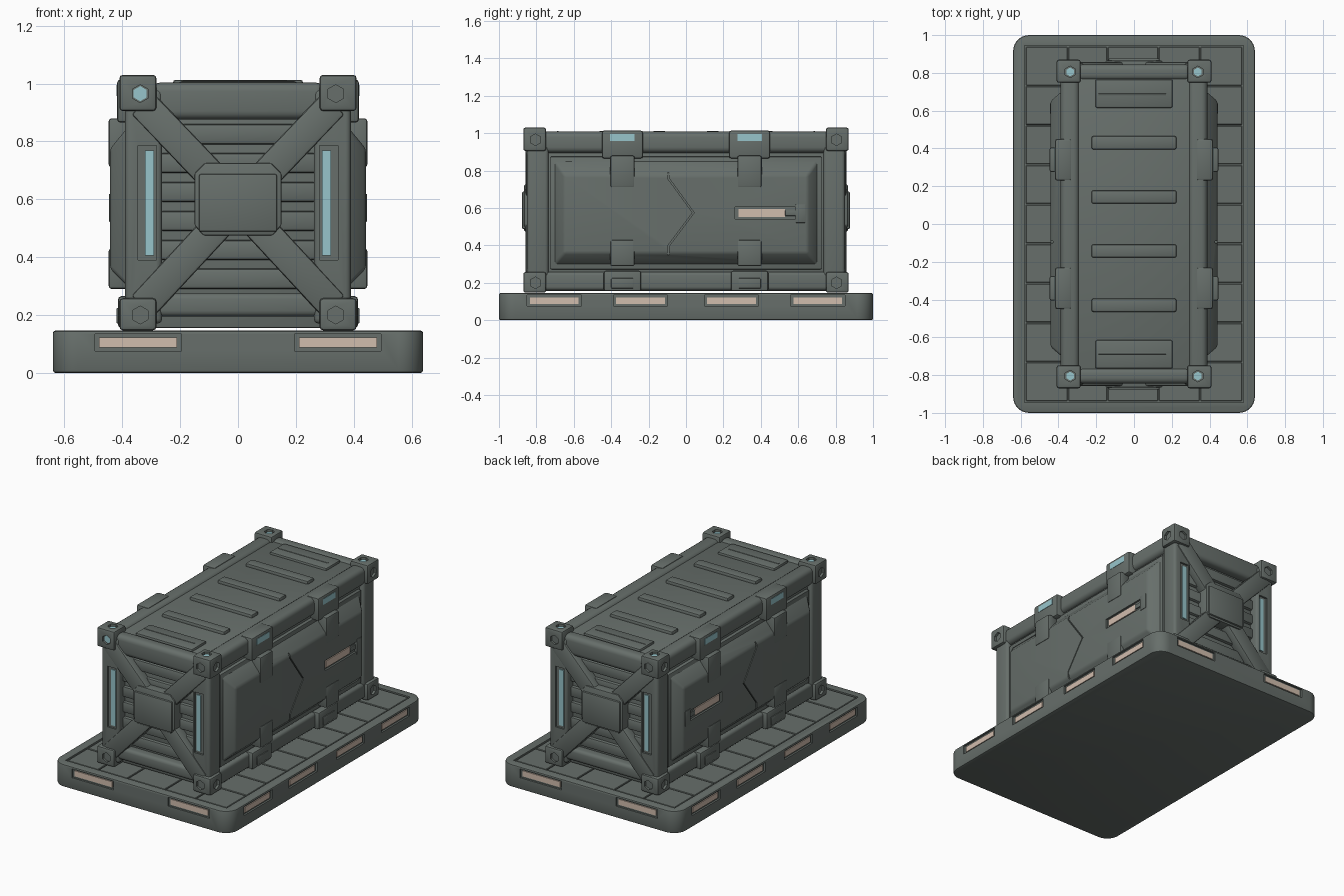
import bpy, bmesh, math
from mathutils import Vector, Matrix

if "Cube" in bpy.data.objects:
    bpy.data.objects.remove(bpy.data.objects["Cube"])


def material(name, rgb):
    m = bpy.data.materials.new(name)
    m.diffuse_color = (*rgb, 1)
    m.use_nodes = True
    m.node_tree.nodes["Principled BSDF"].inputs["Base Color"].default_value = m.diffuse_color
    return m


GREY = material("grey_green_metal", (0.135, 0.158, 0.146))
TEAL = material("teal_light", (0.31, 0.56, 0.60))
PEACH = material("peach_light", (0.64, 0.51, 0.42))
S = (-1, 1)


def finish(name, bm, mat):
    bmesh.ops.recalc_face_normals(bm, faces=bm.faces)
    me = bpy.data.meshes.new(name)
    bm.to_mesh(me)
    bm.free()
    me.materials.append(mat)
    ob = bpy.data.objects.new(name, me)
    bpy.context.collection.objects.link(ob)
    return ob


def box(name, x, y, z, mat=GREY, bevel=0.006, segs=2):
    """Box from (min, max) ranges in any order, with rounded edges."""
    bm = bmesh.new()
    bmesh.ops.create_cube(bm, size=1)
    for v in bm.verts:
        v.co = [(r[0] + r[1]) / 2 + c * abs(r[1] - r[0]) for r, c in zip((x, y, z), v.co)]
    if bevel:
        bmesh.ops.bevel(bm, geom=bm.edges[:], offset=bevel, segments=segs, profile=0.5, affect='EDGES')
    return finish(name, bm, mat)


def loft(name, a, b, mat=GREY, bevel=0):
    """Solid between two matching rings of points."""
    bm = bmesh.new()
    va, vb = [bm.verts.new(p) for p in a], [bm.verts.new(p) for p in b]
    n = len(a)
    bm.faces.new(va)
    bm.faces.new(vb)
    for i in range(n):
        bm.faces.new((va[i], va[(i + 1) % n], vb[(i + 1) % n], vb[i]))
    if bevel:
        bmesh.ops.bevel(bm, geom=bm.edges[:], offset=bevel, segments=2, profile=0.5, affect='EDGES')
    return finish(name, bm, mat)


def hexagon(name, centre, normal, r, depth, mat=GREY):
    bm = bmesh.new()
    q = Vector(normal).to_track_quat('Z', 'Y').to_matrix().to_4x4()
    bmesh.ops.create_cone(bm, cap_ends=True, segments=6, radius1=r, radius2=r, depth=depth,
                          matrix=Matrix.Translation(centre) @ q)
    return finish(name, bm, mat)


def cut(ob, cutter):
    cutter.hide_render = True
    mod = ob.modifiers.new("cut", 'BOOLEAN')
    mod.operation, mod.solver, mod.object = 'DIFFERENCE', 'EXACT', cutter
    bpy.context.view_layer.objects.active = ob
    bpy.ops.object.modifier_apply(modifier=mod.name)
    bpy.data.objects.remove(cutter)


# Base slab with rounded corners
bm = bmesh.new()
bmesh.ops.create_cube(bm, size=1)
for v in bm.verts:
    v.co = (v.co.x * 1.28, v.co.y * 2.0, (v.co.z + 0.5) * 0.146)
upright = [e for e in bm.edges if abs(e.verts[0].co.z - e.verts[1].co.z) > 0.1]
bmesh.ops.bevel(bm, geom=upright, offset=0.085, segments=8, profile=0.5, affect='EDGES')
rims = [e for e in bm.edges if abs(e.verts[0].co.z - e.verts[1].co.z) < 0.001]
bmesh.ops.bevel(bm, geom=rims, offset=0.009, segments=2, profile=0.5, affect='EDGES')
base = finish("base_platform", bm, GREY)
cut(base, box("c", (-0.58, 0.58), (-0.945, 0.945), (0.136, 0.2), bevel=0))

# Floor tiles
xs = [-0.575, -0.35, -0.14, 0.13, 0.35, 0.575]
ys = [-0.94 + 1.88 * i / 9 for i in range(10)]
for x0, x1 in zip(xs, xs[1:]):
    for y0, y1 in zip(ys, ys[1:]):
        box("floor_tile", (x0 + 0.003, x1 - 0.003), (y0 + 0.003, y1 - 0.003), (0.13, 0.143), bevel=0.003, segs=1)

# Base lights in shallow recesses, all four sides
for s in S:
    for t in S:
        cut(base, box("c", (t * 0.195, t * 0.495), (s * 0.988, s * 1.1), (0.076, 0.134), bevel=0))
        box("base_end_light", (t * 0.21, t * 0.48), (s * 0.985, s * 0.994), (0.087, 0.123), PEACH, 0)
    for yc in (-0.705, -0.243, 0.243, 0.705):
        cut(base, box("c", (s * 0.628, s * 0.75), (yc - 0.145, yc + 0.145), (0.076, 0.134), bevel=0))
        box("base_side_light", (s * 0.625, s * 0.634), (yc - 0.13, yc + 0.13), (0.086, 0.122), PEACH, 0)

# Container core and roof
box("container_core", (-0.36, 0.36), (-0.79, 0.79), (0.155, 0.993))
for y in (-0.43, -0.143, 0.143, 0.43):
    box("roof_rib", (-0.225, 0.225), (y - 0.035, y + 0.035), (0.98, 1.013), bevel=0.01)
for s in S:
    box("roof_end_plate", (-0.205, 0.205), (s * 0.615, s * 0.765), (0.98, 1.008), bevel=0.01)
    box("roof_end_slot", (-0.19, 0.17), (s * 0.68, s * 0.69), (1.0, 1.011), bevel=0.002)

# Long edge rails
for s in S:
    box("top_rail", (s * 0.29, s * 0.388), (-0.78, 0.78), (0.895, 1.008), bevel=0.03, segs=4)
    box("bottom_rail", (s * 0.29, s * 0.388), (-0.78, 0.78), (0.16, 0.258), bevel=0.018, segs=3)

# Corner posts with vertical light strips
for sx in S:
    for sy in S:
        post = box("corner_post", (sx * 0.262, sx * 0.39), (sy * 0.735, sy * 0.85), (0.17, 0.98), bevel=0.018, segs=3)
        cut(post, box("c", (sx * 0.282, sx * 0.345), (sy * 0.838, sy * 0.9), (0.39, 0.785), bevel=0))
        box("post_light", (sx * 0.291, sx * 0.322), (sy * 0.836, sy * 0.844), (0.405, 0.768), TEAL, 0)

# Corner fittings with hexagonal sockets
for sx in S:
    for sy in S:
        for z0, z1, zc in ((0.147, 0.258, 0.2), (0.905, 1.03, 0.965)):
            top = zc > 0.5
            fit = box("corner_fitting", (sx * 0.282, sx * 0.41), (sy * 0.748, sy * 0.87), (z0, z1), bevel=0.012)
            cut(fit, hexagon("c", (sx * 0.338, sy * 0.87, zc), (0, sy, 0), 0.031, 0.03))
            cut(fit, hexagon("c", (sx * 0.41, sy * 0.805, zc), (1, 0, 0), 0.031, 0.03))
            if top:
                cut(fit, hexagon("c", (sx * 0.338, sy * 0.805, 1.03), (0, 0, 1), 0.031, 0.03))
                hexagon("top_socket_light", (sx * 0.338, sy * 0.805, 1.016), (0, 0, 1), 0.023, 0.006, TEAL)
hexagon("front_socket_light", (-0.338, -0.856, 0.965), (0, -1, 0), 0.026, 0.006, TEAL)

# End walls: beams, ribs, crossed braces and hub
for s in S:
    box("end_top_beam", (-0.3, 0.3), (s * 0.76, s * 0.845), (0.875, 1.003), bevel=0.03, segs=4)
    box("end_bottom_beam", (-0.3, 0.3), (s * 0.76, s * 0.845), (0.195, 0.275), bevel=0.02, segs=3)
    for z in (0.325, 0.425, 0.525, 0.625, 0.725, 0.825):
        box("end_wall_rib", (-0.27, 0.27), (s * 0.77, s * 0.81), (z - 0.035, z + 0.035), bevel=0.012)
    for sx in S:
        for zc in (0.93, 0.23):
            d = Vector((sx * 0.33, 0, zc - 0.585))
            n = Vector((-d.z, 0, d.x)).normalized() * 0.053
            c = Vector((0, 0, 0.585))
            ring = [c + n, c + d + n, c + d - n, c - n]
            loft("diagonal_brace", [p + Vector((0, s * 0.785, 0)) for p in ring],
                 [p + Vector((0, s * 0.857, 0)) for p in ring], bevel=0.01)
    outline = [(-0.15, 0.51), (-0.12, 0.475), (0.12, 0.475), (0.15, 0.51),
               (0.15, 0.69), (0.115, 0.725), (-0.115, 0.725), (-0.15, 0.69)]
    loft("brace_hub", [(x, s * 0.78, z) for x, z in outline], [(x, s * 0.865, z) for x, z in outline], bevel=0.006)
    box("hub_plate", (-0.135, 0.135), (s * 0.85, s * 0.877), (0.488, 0.687), bevel=0.007)

# Bulging side panels with chevron seam and handle slot
for s in S:
    def rect(x, y, z0, z1):
        return [(s * x, -y, z0), (s * x, y, z0), (s * x, y, z1), (s * x, -y, z1)]
    loft("side_panel_frame", rect(0.34, 0.725, 0.272, 0.875), rect(0.382, 0.725, 0.272, 0.875), bevel=0.006)
    panel = loft("side_panel", rect(0.37, 0.712, 0.288, 0.862), rect(0.442, 0.65, 0.36, 0.775), bevel=0.012)
    seam = [(-0.1, 0.25), (-0.1, 0.395), (0.035, 0.575), (-0.1, 0.76), (-0.1, 0.9)]
    ring = seam + [(y + 0.009, z) for y, z in reversed(seam)]
    cut(panel, loft("c", [(s * 0.43, y, z) for y, z in ring], [(s * 0.5, y, z) for y, z in ring]))
    cut(panel, box("c", (s * 0.43, s * 0.5), (0.262, 0.64), (0.54, 0.605), bevel=0))
    box("handle_light", (s * 0.428, s * 0.437), (0.28, 0.53), (0.551, 0.595), PEACH, 0)
    box("handle_stem", (s * 0.42, s * 0.438), (0.53, 0.61), (0.558, 0.588), bevel=0.003)
    box("handle_grip", (s * 0.42, s * 0.446), (0.585, 0.64), (0.52, 0.62), bevel=0.005)

    # Clamps over the rails, upper ones lit
    for yc in (-0.34, 0.34):
        box("upper_clamp", (s * 0.33, s * 0.418), (yc - 0.11, yc + 0.11), (0.865, 1.014), bevel=0.012)
        box("clamp_light", (s * 0.412, s * 0.42), (yc - 0.065, yc + 0.065), (0.957, 0.995), TEAL, 0)
        box("upper_clamp_tongue", (s * 0.38, s * 0.447), (yc - 0.065, yc + 0.065), (0.71, 0.88), bevel=0.01)
        box("lower_clamp", (s * 0.33, s * 0.415), (yc - 0.1, yc + 0.1), (0.155, 0.265), bevel=0.012)
        box("lower_clamp_plate", (s * 0.4, s * 0.42), (yc - 0.06, yc + 0.06), (0.17, 0.225), bevel=0.005)
        box("lower_clamp_tongue", (s * 0.38, s * 0.447), (yc - 0.065, yc + 0.065), (0.29, 0.43), bevel=0.01)

# Smooth shading with sharp edges kept
bpy.ops.object.select_all(action='SELECT')
bpy.ops.object.shade_smooth_by_angle(angle=math.radians(35))
